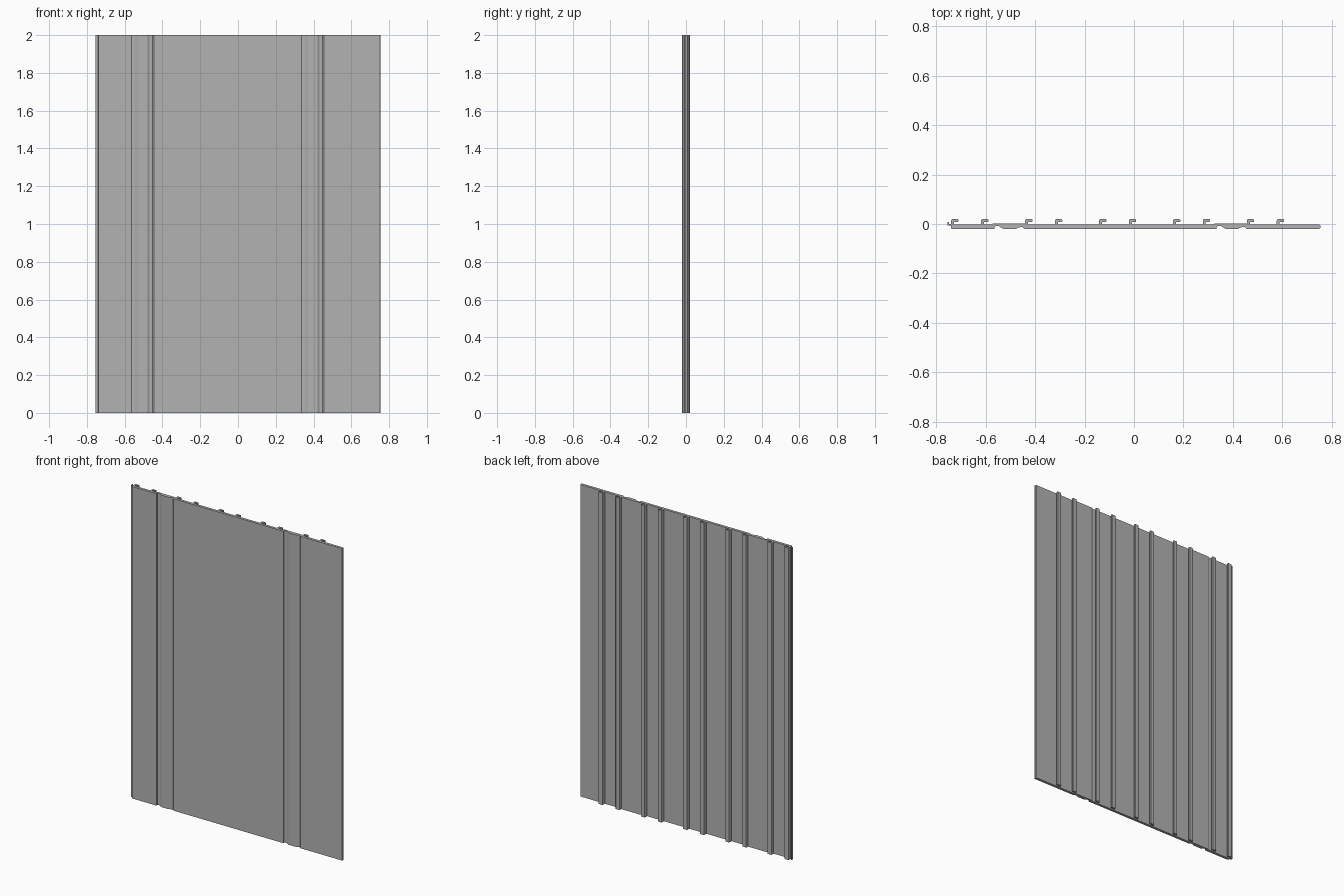
import bpy
import bmesh

HEIGHT = 2.0
FRONT, BACK, RAISED = -0.02, -0.003, 0.003
PITCH = 0.2995

old = bpy.data.objects.get("Cube")
if old:
    bpy.data.objects.remove(old, do_unlink=True)

grey = bpy.data.materials.new("grey_metal")
grey.use_nodes = True
colour = (0.45, 0.45, 0.45, 1)
grey.diffuse_color = colour
grey.node_tree.nodes["Principled BSDF"].inputs["Base Color"].default_value = colour


def hook(x, right_y, left_y):
    """J-shaped rib on the back, listed from its right foot to its left foot."""
    return [(x + 0.012, right_y), (x + 0.012, 0.008), (x + 0.027, 0.008),
            (x + 0.030, 0.011), (x + 0.030, 0.017), (x + 0.027, 0.02),
            (x + 0.006, 0.02), (x + 0.002, 0.018), (x, 0.014), (x, left_y)]


def groove(x):
    """Front joint, listed left to right: deep notch, raised land, shallow step."""
    return [(x, FRONT), (x, -0.011), (x + 0.005, -0.008), (x + 0.017, -0.008),
            (x + 0.036, FRONT), (x + 0.087, FRONT), (x + 0.096, -0.014),
            (x + 0.113, -0.012), (x + 0.121, FRONT)]


# Front outline, left to right
grooves = (-0.565, 0.335)
profile = [(-0.741, FRONT + 0.002), (-0.739, FRONT)]
for g in grooves:
    profile += groove(g)
profile += [(0.751, FRONT), (0.755, FRONT + 0.004),
            (0.755, BACK - 0.004), (0.751, BACK)]

# Back outline, right to left, with pairs of hooks and a raised web behind each groove
for i in reversed(range(5)):
    start = -0.741 + PITCH * i
    profile += hook(start + 0.121, BACK, BACK)
    if i in (1, 4):
        profile += hook(start, BACK, RAISED)
        profile += [(start - 0.128, RAISED), (start - 0.138, BACK)]
    elif i:
        profile += hook(start, BACK, BACK)
    else:
        # Edge hook with the small locking lip beside it
        profile += hook(start, BACK, 0.0)
        profile += [(-0.750, 0.0), (-0.750, 0.009), (-0.755, 0.009), (-0.755, -0.006),
                    (-0.741, -0.006)]

# Extrude the whole section upward
bm = bmesh.new()
base = bm.faces.new([bm.verts.new((x, y, 0)) for x, y in profile])
top = bmesh.ops.extrude_face_region(bm, geom=[base], use_keep_orig=True)["geom"]
bmesh.ops.translate(bm, vec=(0, 0, HEIGHT),
                    verts=[v for v in top if isinstance(v, bmesh.types.BMVert)])
bmesh.ops.recalc_face_normals(bm, faces=bm.faces)
mesh = bpy.data.meshes.new("wall_panel")
bm.to_mesh(mesh)
bm.free()
mesh.materials.append(grey)
panel = bpy.data.objects.new("wall_panel", mesh)
bpy.context.collection.objects.link(panel)
